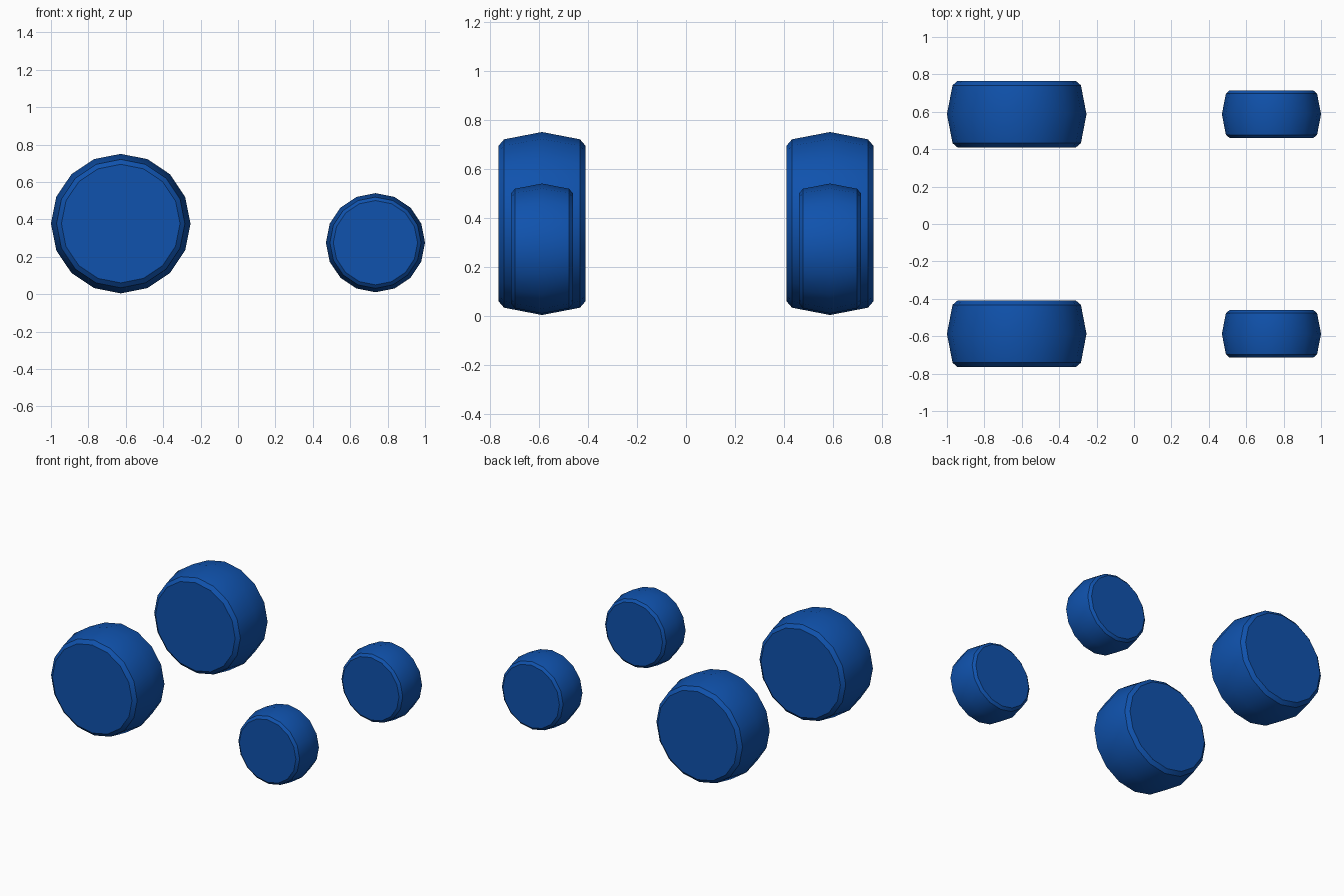
import bpy, bmesh, math

default = bpy.data.objects.get("Cube")
if default:
    bpy.data.objects.remove(default, do_unlink=True)

blue = bpy.data.materials.new("blue")
blue.use_nodes = True
color = (0.005, 0.085, 0.42, 1.0)
blue.diffuse_color = color
blue.node_tree.nodes["Principled BSDF"].inputs["Base Color"].default_value = color

SIDES = 16
# Wheel section: (radius, offset along the axle) for a wheel of radius 1
PROFILE = [(0.85, -0.475), (0.92, -0.415), (1, 0), (0.92, 0.415), (0.85, 0.475)]


def wheel(name, x, y, z, radius):
    """Crowned tread with chamfered shoulders and flat caps, axle along y."""
    bm = bmesh.new()
    rings = []
    for r, offset in PROFILE:
        ring = []
        for i in range(SIDES):
            a = math.tau * i / SIDES
            ring.append(bm.verts.new((radius * r * math.cos(a), radius * offset,
                                      radius * r * math.sin(a))))
        rings.append(ring)
    for lower, upper in zip(rings, rings[1:]):
        for i in range(SIDES):
            j = (i + 1) % SIDES
            bm.faces.new((lower[i], lower[j], upper[j], upper[i]))
    bm.faces.new(rings[0])
    bm.faces.new(rings[-1])
    bmesh.ops.recalc_face_normals(bm, faces=bm.faces)
    mesh = bpy.data.meshes.new(name)
    bm.to_mesh(mesh)
    bm.free()
    mesh.materials.append(blue)
    obj = bpy.data.objects.new(name, mesh)
    obj.location = (x, y, z)
    bpy.context.collection.objects.link(obj)
    # Smooth tread, sharp shoulders
    bpy.ops.object.select_all(action="DESELECT")
    obj.select_set(True)
    bpy.context.view_layer.objects.active = obj
    bpy.ops.object.shade_smooth_by_angle(angle=math.radians(30))


# Two large and two small wheels
for label, y in (("front", -0.587), ("back", 0.587)):
    wheel("large_wheel_" + label, -0.627, y, 0.377, 0.373)
    wheel("small_wheel_" + label, 0.735, y, 0.275, 0.265)
